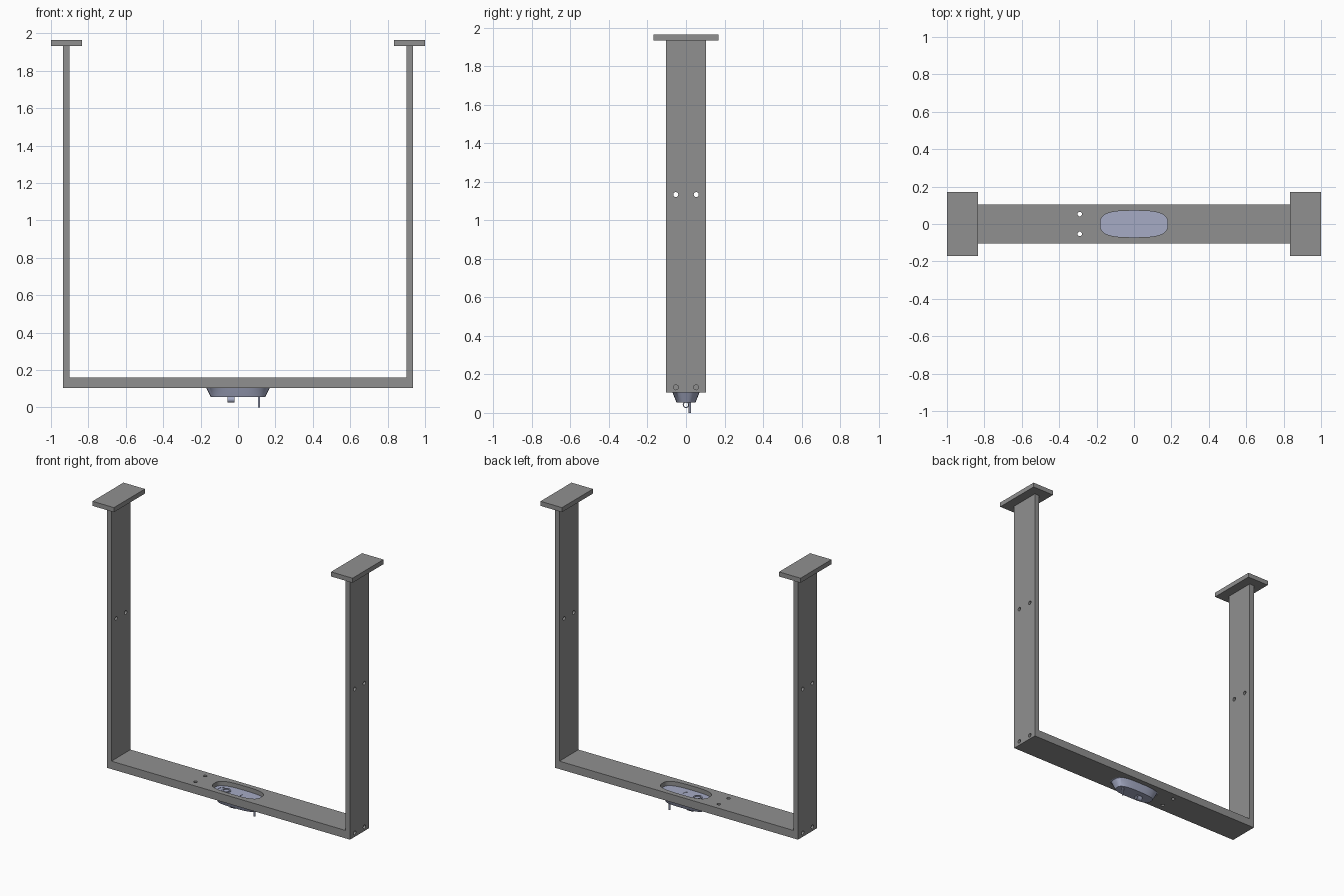
import bpy, bmesh, math
from mathutils import Matrix, Vector

if "Cube" in bpy.data.objects:
    bpy.data.objects.remove(bpy.data.objects["Cube"])


def material(name, rgb):
    m = bpy.data.materials.new(name)
    m.diffuse_color = (*rgb, 1)
    m.use_nodes = True
    m.node_tree.nodes["Principled BSDF"].inputs["Base Color"].default_value = m.diffuse_color
    return m


GREY = material("grey metal", (0.28, 0.28, 0.28))
BLUE = material("pale blue grey", (0.38, 0.41, 0.56))


def finish(name, bm, mat, smooth=False):
    bmesh.ops.recalc_face_normals(bm, faces=bm.faces)
    me = bpy.data.meshes.new(name)
    bm.to_mesh(me)
    bm.free()
    ob = bpy.data.objects.new(name, me)
    bpy.context.collection.objects.link(ob)
    me.materials.append(mat)
    bpy.ops.object.select_all(action='DESELECT')
    bpy.context.view_layer.objects.active = ob
    ob.select_set(True)
    if smooth:
        bpy.ops.object.shade_smooth_by_angle(angle=math.radians(35))
    return ob


def loft(name, rings, mat, closed=False, smooth=True):
    """Skin a list of rings; cap the ends, or join last to first when closed."""
    bm = bmesh.new()
    vs = [[bm.verts.new(p) for p in r] for r in rings]
    n = len(vs[0])
    pairs = list(zip(vs, vs[1:])) + ([(vs[-1], vs[0])] if closed else [])
    for a, b in pairs:
        for i in range(n):
            j = (i + 1) % n
            bm.faces.new((a[i], a[j], b[j], b[i]))
    if not closed:
        bm.faces.new(vs[0])
        bm.faces.new(vs[-1])
    return finish(name, bm, mat, smooth)


def box(name, x0, x1, y0, y1, z0, z1):
    bm = bmesh.new()
    size = Vector((x1 - x0, y1 - y0, z1 - z0))
    mid = Vector((x0 + x1, y0 + y1, z0 + z1)) / 2
    bmesh.ops.create_cube(bm, size=1, matrix=Matrix.Translation(mid) @ Matrix.Diagonal((*size, 1)))
    return finish(name, bm, GREY)


def cylinder(name, centre, r, depth, axis='Z', mat=BLUE, sides=24):
    rot = Matrix.Rotation(math.pi / 2, 4, 'Y') if axis == 'X' else Matrix()
    bm = bmesh.new()
    bmesh.ops.create_cone(bm, cap_ends=True, segments=sides, radius1=r, radius2=r,
                          depth=depth, matrix=Matrix.Translation(centre) @ rot)
    return finish(name, bm, mat, True)


def tube(name, centre, r_out, r_in, depth, axis='Z'):
    rings = []
    for r, h in ((r_out, -1), (r_out, 1), (r_in, 1), (r_in, -1)):
        ring = []
        for k in range(28):
            a = math.tau * k / 28
            p = Vector((r * math.cos(a), r * math.sin(a), h * depth / 2))
            if axis == 'X':
                p = Vector((p.z, p.x, p.y))
            ring.append(p + Vector(centre))
        rings.append(ring)
    return loft(name, rings, BLUE, closed=True)


def oval(hx, hy, z, n=64, power=3.0):
    """Rounded oblong outline."""
    pts = []
    for k in range(n):
        c, s = math.cos(math.tau * k / n), math.sin(math.tau * k / n)
        pts.append((math.copysign(abs(c) ** (2 / power), c) * hx,
                    math.copysign(abs(s) ** (2 / power), s) * hy, z))
    return pts


# U-shaped frame: crossbar and two uprights
outline = [(-0.935, 0.105), (0.935, 0.105), (0.935, 1.933), (0.9, 1.933),
           (0.9, 0.16), (-0.9, 0.16), (-0.9, 1.933), (-0.935, 1.933)]
frame = loft("frame", [[(x, y, z) for x, z in outline] for y in (-0.105, 0.105)],
             GREY, smooth=False)

# Screw holes and the oblong opening
cutters = [loft("opening_cutter", [oval(0.18, 0.071, z) for z in (0.05, 0.2)], GREY)]
for y in (-0.053, 0.053):
    cutters.append(cylinder("bar_hole_cutter", (-0.29, y, 0.13), 0.012, 0.2, mat=GREY))
    for s in (-1, 1):
        cutters.append(cylinder("upright_hole_cutter", (s * 0.92, y, 1.133), 0.013, 0.1, 'X', GREY))
        cutters.append(cylinder("corner_hole_cutter", (s * 0.92, y, 0.133), 0.013, 0.07, 'X', GREY))
bpy.context.view_layer.objects.active = frame
for c in cutters:
    mod = frame.modifiers.new("cut", 'BOOLEAN')
    mod.operation = 'DIFFERENCE'
    mod.solver = 'EXACT'
    mod.object = c
    bpy.ops.object.modifier_apply(modifier=mod.name)
    bpy.data.objects.remove(c)

# Mounting plates on top of the uprights
for side, x0, x1 in (("left", -1.0, -0.835), ("right", 0.835, 1.0)):
    box(side + "_mounting_plate", x0, x1, -0.17, 0.17, 1.933, 1.965)

# Tapered housing set in the opening
loft("housing", [oval(0.145, 0.05, 0.055), oval(0.17, 0.07, 0.105),
                 oval(0.18, 0.071, 0.108), oval(0.18, 0.071, 0.13)], BLUE)

# Raised collar and curved ridges on the housing top
tube("collar", (-0.09, 0, 0.132), 0.03, 0.02, 0.008)
for name, cx, mid in (("left_ridge", -0.105, math.pi), ("right_ridge", -0.02, 0)):
    rings = []
    for k in range(13):
        a = mid + math.radians(-55 + 110 * k / 12)
        rings.append([(cx + r * math.cos(a), r * math.sin(a), z)
                      for r, z in ((0.043, 0.129), (0.047, 0.129), (0.047, 0.132), (0.043, 0.132))])
    loft(name, rings, BLUE)

# Eyelet and pin hanging below the housing
tube("eyelet", (-0.038, 0, 0.042), 0.017, 0.011, 0.037, 'X')
cylinder("pin", (0.112, 0.02, 0.03), 0.006, 0.06, sides=16)
